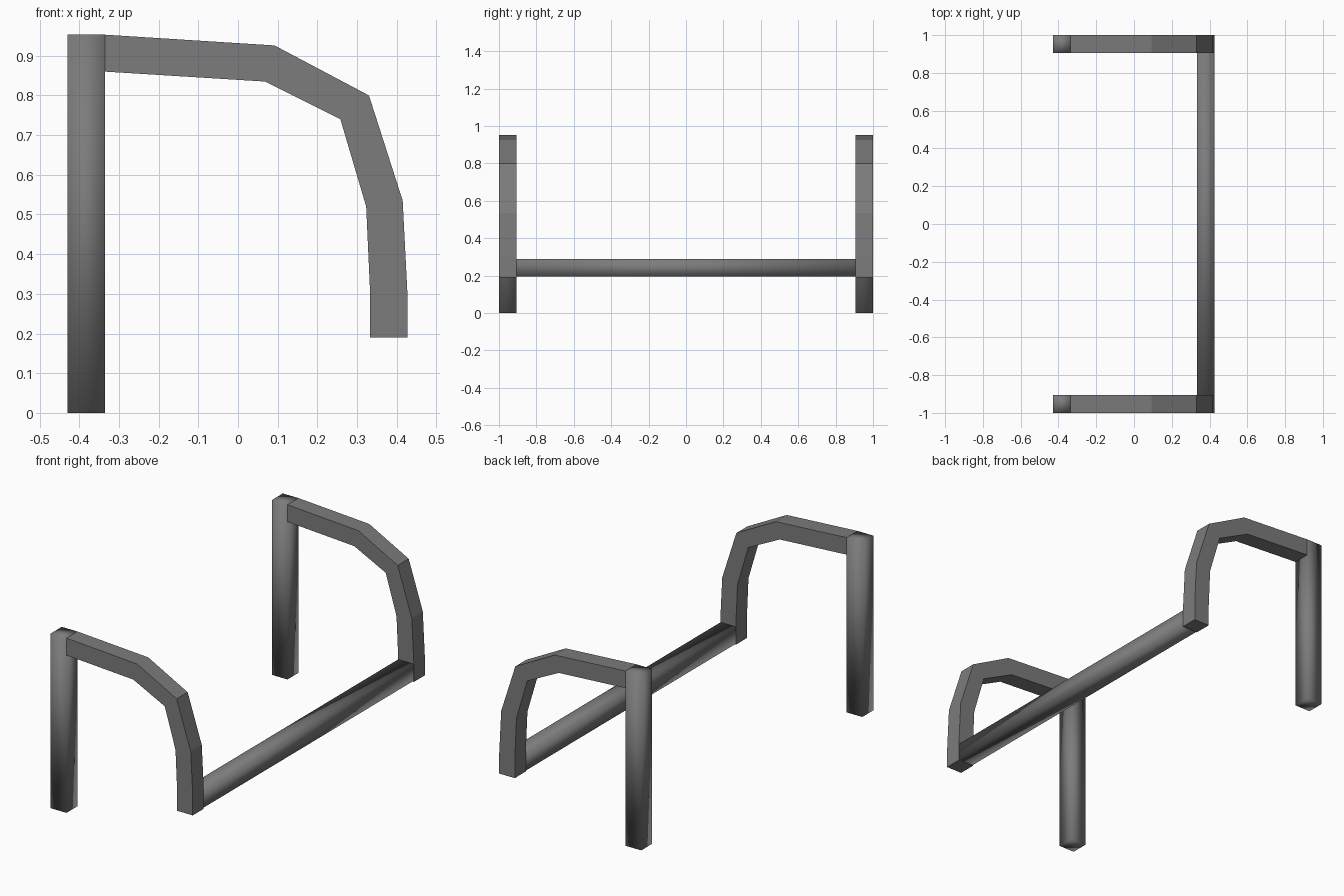
import bpy
import bmesh

if "Cube" in bpy.data.objects:
    bpy.data.objects.remove(bpy.data.objects["Cube"])

steel = bpy.data.materials.new("dark grey steel")
steel.diffuse_color = (0.2, 0.2, 0.2, 1)
steel.use_nodes = True
steel.node_tree.nodes["Principled BSDF"].inputs["Base Color"].default_value = steel.diffuse_color


def finish(name, bm, smooth):
    bmesh.ops.recalc_face_normals(bm, faces=bm.faces)
    for f in bm.faces:
        f.smooth = smooth
    mesh = bpy.data.meshes.new(name)
    bm.to_mesh(mesh)
    bm.free()
    mesh.materials.append(steel)
    obj = bpy.data.objects.new(name, mesh)
    bpy.context.collection.objects.link(obj)


def bar(name, lo, hi):
    bm = bmesh.new()
    bmesh.ops.create_cube(bm, size=1)
    for v in bm.verts:
        for i in range(3):
            v.co[i] = lo[i] if v.co[i] < 0 else hi[i]
    finish(name, bm, True)


# Bent arm: outer and inner edge points in x, z, from post to lower end
outer = [(-0.335, 0.953), (0.092, 0.926), (0.33, 0.80), (0.415, 0.535), (0.427, 0.30), (0.427, 0.19)]
inner = [(-0.335, 0.86), (0.068, 0.835), (0.258, 0.74), (0.323, 0.52), (0.333, 0.30), (0.333, 0.19)]


def arm(name, y0, y1):
    bm = bmesh.new()
    rings = []
    for (ox, oz), (ix, iz) in zip(outer, inner):
        rings.append([bm.verts.new(p) for p in
                      ((ox, y0, oz), (ox, y1, oz), (ix, y1, iz), (ix, y0, iz))])
    for a, b in zip(rings, rings[1:]):
        for i in range(4):
            j = (i + 1) % 4
            bm.faces.new((a[i], a[j], b[j], b[i]))
    bm.faces.new(rings[0])
    bm.faces.new(rings[-1])
    finish(name, bm, False)


# Two matching side frames
for side, y0, y1 in (("front", -1.0, -0.905), ("back", 0.905, 1.0)):
    bar(side + "_post", (-0.43, y0, 0), (-0.335, y1, 0.953))
    arm(side + "_curved_arm", y0, y1)

# Long rail joining the lower ends of the arms
bar("cross_rail", (0.333, -0.905, 0.195), (0.425, 0.905, 0.288))
